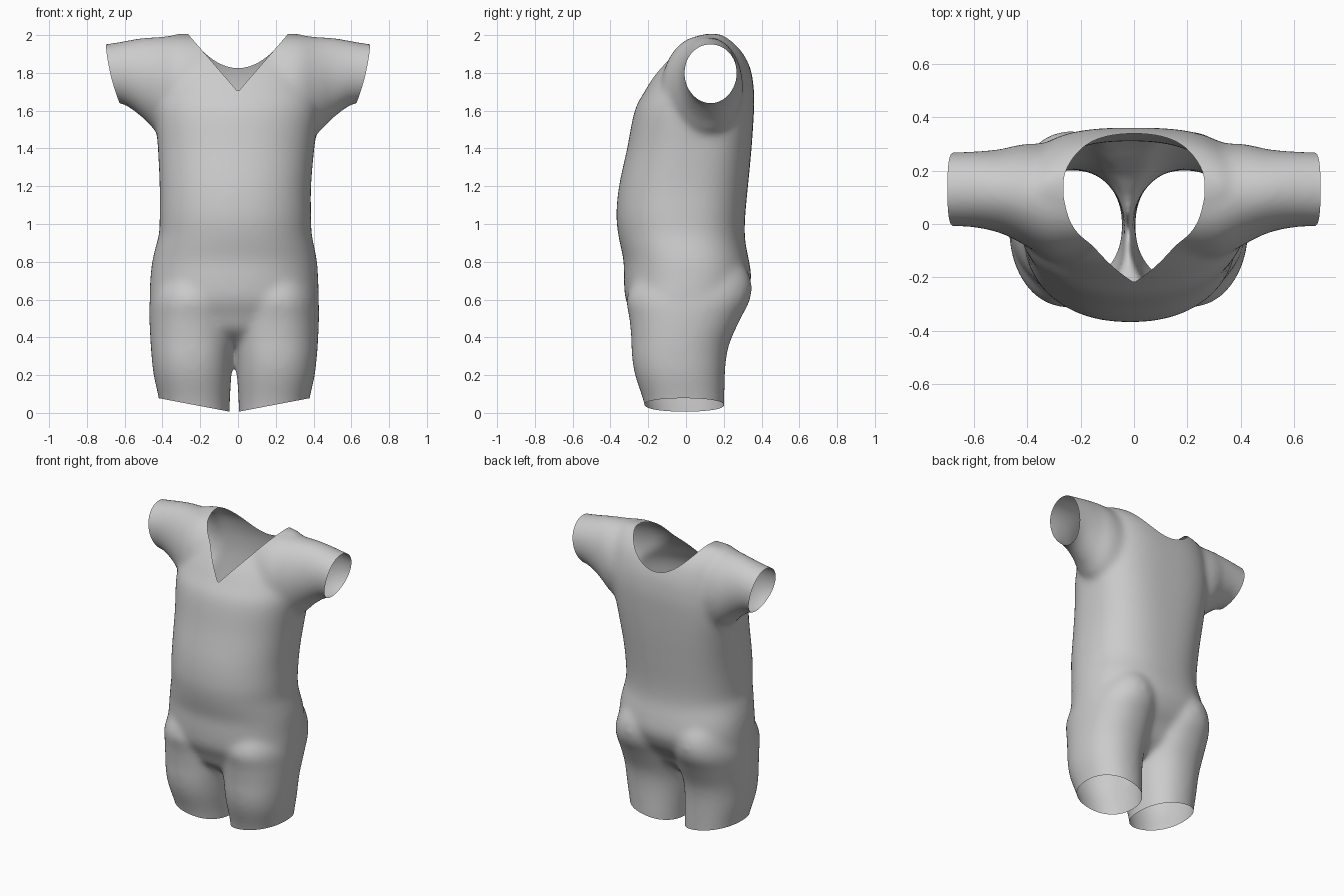
import bpy, bmesh, math

if "Cube" in bpy.data.objects:
    bpy.data.objects.remove(bpy.data.objects["Cube"])


def spline(rows, steps=5):
    """Catmull-Rom interpolation of table rows."""
    out = []
    for i in range(len(rows) - 1):
        p0, p1, p2, p3 = (rows[max(0, min(len(rows) - 1, i + k))] for k in (-1, 0, 1, 2))
        for s in range(steps):
            t = s / steps
            out.append([0.5 * (2 * b + (c - a) * t + (2 * a - 5 * b + 4 * c - d) * t * t
                               + (3 * b - a - 3 * c + d) * t ** 3)
                        for a, b, c, d in zip(p0, p1, p2, p3)])
    return out + [list(rows[-1])]


def loft(bm, rings):
    """Closed tube through rings of points, capped at both ends."""
    vs = [[bm.verts.new(p) for p in r] for r in rings]
    n = len(vs[0])
    faces = [bm.faces.new((a[i], a[(i + 1) % n], b[(i + 1) % n], b[i]))
             for a, b in zip(vs, vs[1:]) for i in range(n)]
    faces += [bm.faces.new(vs[0][::-1]), bm.faces.new(vs[-1])]
    bmesh.ops.recalc_face_normals(bm, faces=faces)


def oval(ru, rv, front=2.0, back=2.0, n=64):
    """Superellipse outline as (u, v) pairs, with its own roundness front and back."""
    pts = []
    for i in range(n):
        a = 2 * math.pi * i / n
        e = back if math.sin(a) > 0 else front
        f = lambda c, r: math.copysign(abs(c) ** (2 / e), c) * r
        pts.append((f(math.cos(a), ru), f(math.sin(a), rv)))
    return pts


def upright(z, cx, rx, y0, y1, front, back):
    return [(cx + u, (y0 + y1) / 2 + v, z) for u, v in oval(rx, (y1 - y0) / 2, front, back)]


bm = bmesh.new()

# torso: z, centre x, half width, front y, back y
torso = [(.35, -.02, .08, -.12, .08), (.43, -.02, .27, -.24, .18), (.52, -.02, .40, -.285, .24),
         (.60, -.02, .445, -.32, .305), (.70, -.02, .445, -.329, .345), (.80, -.018, .437, -.330, .335),
         (.88, -.016, .420, -.346, .318), (.95, -.014, .404, -.36, .311), (1.05, -.014, .401, -.369, .314),
         (1.2, -.014, .401, -.355, .328), (1.4, -.01, .414, -.312, .347), (1.6, -.005, .435, -.272, .36),
         (1.7, 0, .43, -.22, .36), (1.8, 0, .415, -.158, .347), (1.9, 0, .40, -.073, .31),
         (1.97, 0, .38, .01, .25), (2.008, 0, .34, .08, .19)]
loft(bm, [upright(*r, 2.2, 2.35 + .55 * min(1, max(0, (r[0] - .9) / .6))) for r in spline(torso)])

# thighs and buttocks: z, centre x, half width, front y, back y
leg = [(-.08, .205, .180, -.20, .20), (.05, .209, .186, -.222, .203), (.2, .221, .206, -.270, .206),
       (.3, .224, .214, -.287, .215), (.38, .222, .222, -.289, .235), (.5, .222, .227, -.30, .29),
       (.6, .222, .224, -.315, .340), (.7, .215, .20, -.275, .345), (.8, .205, .16, -.2, .29),
       (.9, .19, .10, -.1, .15)]
# sleeves: x, centre y, centre z, half depth, half height
sleeve = [(.78, .13, 1.795, .137, .150), (.68, .13, 1.80, .14, .156), (.6, .13, 1.80, .143, .170),
          (.5, .123, 1.772, .158, .215), (.42, .113, 1.735, .187, .256), (.3, .085, 1.71, .215, .288),
          (.12, .09, 1.72, .20, .27)]
for s in (-1, 1):
    loft(bm, [upright(z, s * cx - .02, rx, a, b, 2.2, 2.2) for z, cx, rx, a, b in spline(leg)])
    loft(bm, [[(s * x, cy + u, cz + v) for u, v in oval(ry, rz)]
              for x, cy, cz, ry, rz in spline(sleeve)])

# fuse the volumes into one smooth skin
mesh = bpy.data.meshes.new("body_volumes")
bm.to_mesh(mesh)
bm.free()
body = bpy.data.objects.new("body_suit", mesh)
bpy.context.collection.objects.link(body)
rem = body.modifiers.new("fuse", 'REMESH')
rem.mode = 'VOXEL'
rem.voxel_size = .012
smo = body.modifiers.new("relax", 'SMOOTH')
smo.factor = .5
smo.iterations = 45
fused = bpy.data.meshes.new_from_object(body.evaluated_get(bpy.context.evaluated_depsgraph_get()))
body.modifiers.clear()
body.data = fused


def trim(bm, f):
    """Cut the skin along f = 0 and remove the side where f > 0."""
    val = {v: f(v.co) for v in bm.verts}
    cut = []
    for e in list(bm.edges):
        a, b = e.verts
        if val[a] * val[b] < 0:
            _, v = bmesh.utils.edge_split(e, a, val[a] / (val[a] - val[b]))
            val[v] = 0.0
            cut.append(v)
    bmesh.ops.connect_verts(bm, verts=cut)
    gone = [v for v in bm.verts if val.get(v, 0) > 0]
    bmesh.ops.delete(bm, geom=gone, context='VERTS')


def neckline(p):
    x = abs(p.x)
    if p.y < .12:
        return p.z - (1.70 + .3 * x / .26)          # V front
    return p.z - (1.825 + .175 * (x / .26) ** 2)    # scooped back


def leg_hem(p):
    return .002 + .19 * abs(p.x + .02) - p.z if p.z < .3 else -1


def sleeve_hem(p):
    d = 1.95 - p.z
    return abs(p.x) - (.70 - .08 * d - .5 * d * d) if p.z > 1.4 else -1


bm = bmesh.new()
bm.from_mesh(fused)
for hole in (neckline, leg_hem, sleeve_hem):
    trim(bm, hole)
bm.to_mesh(fused)
bm.free()
for p in fused.polygons:
    p.use_smooth = True
